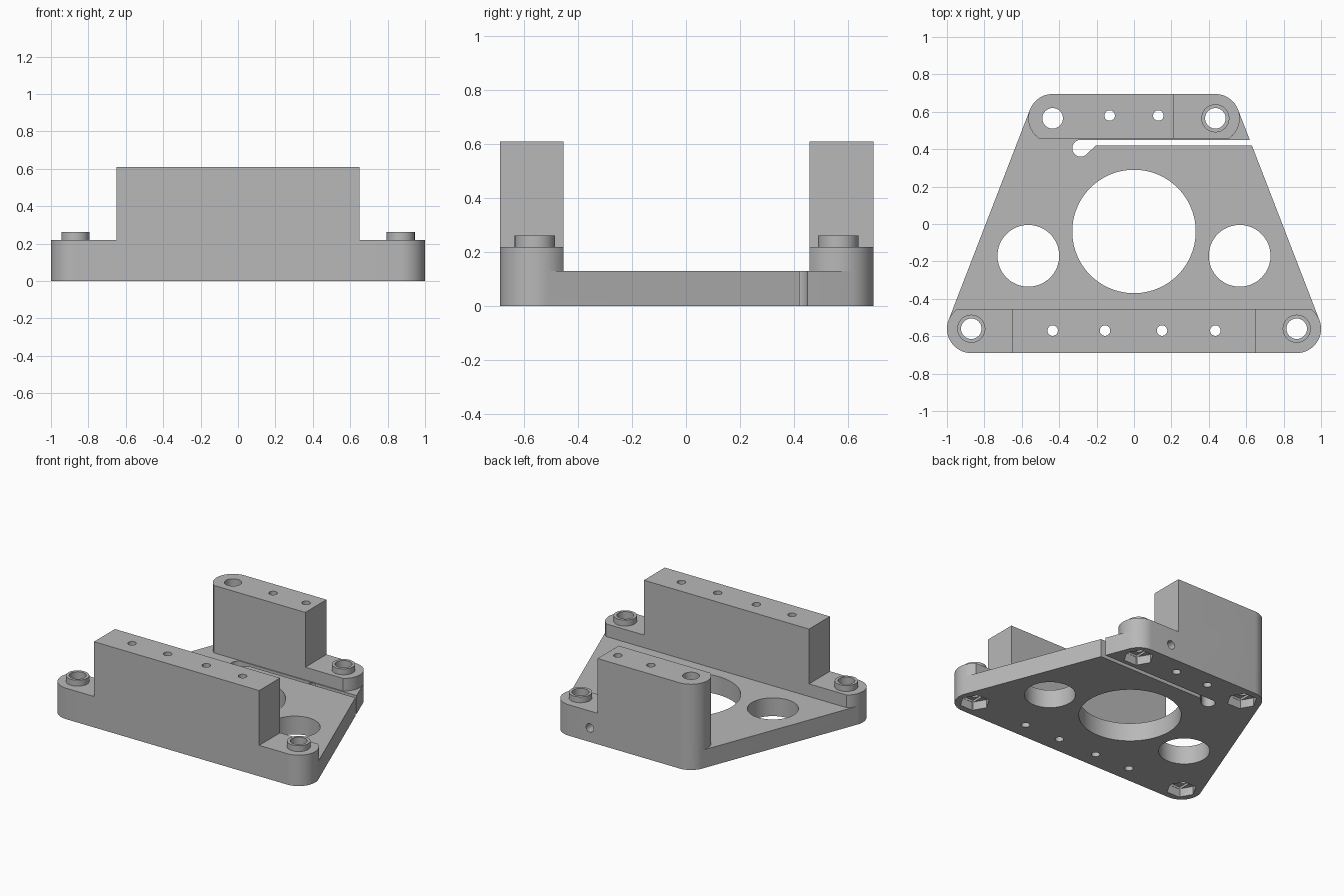
import bpy, bmesh, math
from mathutils import Matrix, Vector
from mathutils.geometry import convex_hull_2d

cube = bpy.data.objects.get("Cube")
if cube:
    bpy.data.objects.remove(cube)

FRONT, REAR = (0.87, -0.56), (0.435, 0.565)   # corner screw centres, mirrored in x
R = 0.13                                      # corner radius
PLATE, BAR, RING, WALL = 0.13, 0.22, 0.262, 0.61
FRONT_IN, REAR_IN = -0.455, 0.457             # inner faces of the bars

mat = bpy.data.materials.new("grey plastic")
mat.use_nodes = True
grey = (0.48, 0.48, 0.48, 1)
mat.diffuse_color = grey
mat.node_tree.nodes["Principled BSDF"].inputs["Base Color"].default_value = grey


def circle(x, y, r, n=64, turn=0.0):
    return [(x + r * math.cos(turn + math.tau * i / n),
             y + r * math.sin(turn + math.tau * i / n)) for i in range(n)]


def hull(points):
    return [points[i] for i in convex_hull_2d([Vector(p) for p in points])]


def prism(name, outline, z0, z1):
    """Extrude a flat outline between two heights."""
    bm = bmesh.new()
    face = bm.faces.new([bm.verts.new((x, y, z0)) for x, y in outline])
    top = bmesh.ops.extrude_face_region(bm, geom=[face])["geom"]
    bmesh.ops.translate(bm, vec=(0, 0, z1 - z0),
                        verts=[v for v in top if isinstance(v, bmesh.types.BMVert)])
    bmesh.ops.recalc_face_normals(bm, faces=bm.faces)
    mesh = bpy.data.meshes.new(name)
    bm.to_mesh(mesh)
    bm.free()
    mesh.materials.append(mat)
    obj = bpy.data.objects.new(name, mesh)
    bpy.context.collection.objects.link(obj)
    return obj


def combine(tool, operation):
    """Join or cut the bracket with a tool solid, then drop the tool."""
    mod = bracket.modifiers.new("boolean", "BOOLEAN")
    mod.operation, mod.solver, mod.object = operation, "EXACT", tool
    bpy.context.view_layer.objects.active = bracket
    bpy.ops.object.modifier_apply(modifier=mod.name)
    bpy.data.objects.remove(tool)


def add(outline, z1, z0=0.0):
    combine(prism("solid", outline, z0, z1), "UNION")


def cut(outline, z0=-0.1, z1=1.0):
    combine(prism("cutter", outline, z0, z1), "DIFFERENCE")


def rounded_end(centre, side, limit):
    """Corner circle trimmed flat along the inner face of its bar."""
    x, y = centre[0] * side, centre[1]
    outer = math.copysign(1, y)
    dx = math.sqrt(R * R - (limit - y) ** 2)
    pts = [p for p in circle(x, y, R) if (p[1] - limit) * outer > 0]
    return pts + [(x - dx, limit), (x + dx, limit)]


# Tapered base plate
bracket = prism("motor_mount_bracket",
                hull([p for x, y in (FRONT, REAR) for s in (-1, 1)
                      for p in circle(x * s, y, R)]), 0, PLATE)

# Raised bars along the front and rear edges
for centre, limit in ((FRONT, FRONT_IN), (REAR, REAR_IN)):
    add(hull(rounded_end(centre, -1, limit) + rounded_end(centre, 1, limit)), BAR)

# Tall front wall and tall rear wall with one rounded end
edge = FRONT[1] - R
add([(-0.65, edge), (0.65, edge), (0.65, FRONT_IN), (-0.65, FRONT_IN)], WALL)
add(hull(rounded_end(REAR, -1, REAR_IN) + [(0.21, REAR[1] + R), (0.21, REAR_IN)]), WALL)

# Raised collars round three screws
corners = [(c[0] * s, c[1]) for c in (FRONT, REAR) for s in (-1, 1)]
for x, y in corners:
    if (x, y) != (-REAR[0], REAR[1]):
        add(circle(x, y, 0.075), RING, 0.1)

# Motor opening and the two side openings
cut(circle(0, -0.04, 0.33, 96))
for s in (-1, 1):
    cut(circle(0.565 * s, -0.17, 0.165))

# Screw holes with stepped hexagonal nut pockets beneath
for x, y in corners:
    cut(circle(x, y, 0.055, 48))
    cut(circle(x, y, 0.098, 6), -0.1, 0.06)
    cut([(x + a * 0.055, y + b * 0.083)
         for a, b in ((-1, -1), (1, -1), (1, 1), (-1, 1))], -0.1, 0.075)

# Small through holes in the walls
for x in (-0.435, -0.155, 0.15, 0.435):
    cut(circle(x, -0.57, 0.028, 32))
for x in (-0.13, 0.13):
    cut(circle(x, 0.58, 0.028, 32))

# Flexure slot, open on one side, with a round relief at its end
cut([(-0.285, 0.45), (1, 0.45), (1, 0.42), (-0.205, 0.42), (-0.253, 0.373), (-0.285, 0.405)],
    -0.1, 0.16)
cut(circle(-0.285, 0.405, 0.045, 48), -0.1, 0.16)

# Adjuster screw hole from the rear face into the slot
adjuster = prism("cutter", circle(0, 0, 0.03, 32), 0, 0.4)
adjuster.data.transform(Matrix.Translation((0.27, 0.435, 0.10))
                        @ Matrix.Rotation(-math.pi / 2, 4, "X"))
combine(adjuster, "DIFFERENCE")

# Smooth round walls, keep edges crisp
bpy.ops.object.select_all(action="DESELECT")
bracket.select_set(True)
bpy.context.view_layer.objects.active = bracket
bpy.ops.object.shade_smooth_by_angle(angle=math.radians(30))
